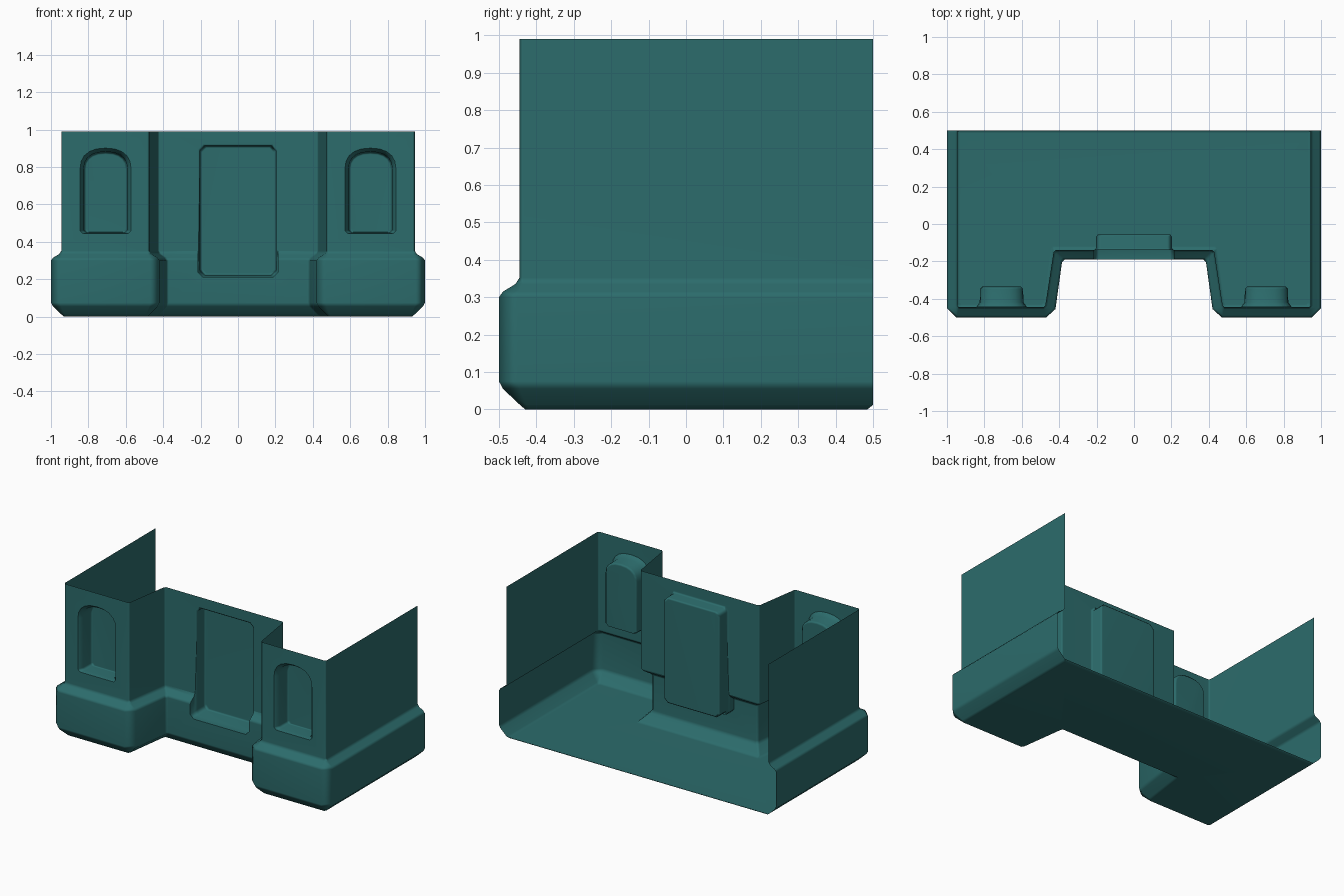
import bpy, bmesh, math

if "Cube" in bpy.data.objects:
    bpy.data.objects.remove(bpy.data.objects["Cube"])

# Half plan outlines (right side, back to middle): foot, plinth, upper wall
FOOT = [(.93, .485), (.93, -.42), (.92, -.43), (.495, -.43), (.485, -.42), (.445, -.13), (.435, -.12)]
BASE = [(1, .5), (1, -.45), (.95, -.5), (.47, -.5), (.42, -.455), (.385, -.205), (.37, -.19)]
WALL = [(.945, .5), (.945, -.435), (.935, -.445), (.485, -.445), (.474, -.435), (.43, -.15), (.42, -.14)]


def blend(a, b, t):
    half = [tuple(p + (q - p) * t for p, q in zip(u, v)) for u, v in zip(a, b)]
    if t > 0:
        half[0] = (half[0][0], .5)
    return half + [(-x, y) for x, y in reversed(half)]


def loft(name, rings):
    bm = bmesh.new()
    loops = [[bm.verts.new(p) for p in r] for r in rings]
    n = len(loops[0])
    for a, b in zip(loops, loops[1:]):
        for i in range(n):
            j = (i + 1) % n
            bm.faces.new((a[i], a[j], b[j], b[i]))
    bm.faces.new(loops[0])
    bm.faces.new(loops[-1])
    bmesh.ops.recalc_face_normals(bm, faces=bm.faces)
    me = bpy.data.meshes.new(name)
    bm.to_mesh(me)
    bm.free()
    ob = bpy.data.objects.new(name, me)
    bpy.context.collection.objects.link(ob)
    return ob


# Main body: chamfered foot, plinth, stepped ledge, thin upper wall
levels = [(0, FOOT, BASE, 0), (.012, FOOT, BASE, .2), (.055, FOOT, BASE, .85), (.075, FOOT, BASE, 1),
          (.3, BASE, WALL, .001), (.315, BASE, WALL, .2), (.335, BASE, WALL, .8),
          (.352, BASE, WALL, 1), (.99, BASE, WALL, 1)]
body = loft("building_shell", [[(x, y, z) for x, y in blend(a, b, t)] for z, a, b, t in levels])


def niche_outline(cx, grow):
    # arched window outline
    w, z0, spring, rise = .115 + grow, .45 - grow * .3, .79, .09 + grow
    pts = [(cx - w, z0 + .015), (cx - w + .015, z0), (cx + w - .015, z0), (cx + w, z0 + .015)]
    for i in range(11):
        a = math.pi * i / 10
        c, s = math.cos(a), math.sin(a)
        pts.append((cx + w * math.copysign(abs(c) ** .85, c), spring + rise * abs(s) ** .85))
    return pts


def panel_outline(grow):
    # tall rectangle with clipped corners
    w, a, b, c = .202 + grow, .222 - grow, .912 + grow, .025
    return [(-w, a + c), (-w + c, a), (w - c, a), (w, a + c),
            (w, b - c), (w - c, b), (-w + c, b), (-w, b - c)]


def cutter(name, outline, depths):
    ob = loft(name, [[(x, y, z) for x, z in outline(g)] for y, g in depths])
    ob.hide_render = True
    return ob


# Recesses: two arched niches and the central door panel
cutters = [cutter("niche_cutter", lambda g, c=s * .708: niche_outline(c, g),
                  [(-.335, -.012), (-.347, 0), (-.418, .002), (-.446, .022), (-.6, .022)])
           for s in (-1, 1)]
cutters.append(cutter("door_cutter", panel_outline,
                      [(-.055, -.01), (-.066, 0), (-.128, 0), (-.141, .011), (-.4, .011)]))
for c in cutters:
    m = body.modifiers.new("recess", 'BOOLEAN')
    m.operation = 'DIFFERENCE'
    m.solver = 'EXACT'
    m.object = c

mesh = bpy.data.meshes.new_from_object(body.evaluated_get(bpy.context.evaluated_depsgraph_get()))
body.modifiers.clear()
body.data = mesh
for c in cutters:
    bpy.data.objects.remove(c)

# Open the back and the top, leaving a thin shell with floor
bm = bmesh.new()
bm.from_mesh(mesh)
bm.normal_update()
gone = [f for f in bm.faces
        if (f.normal.y > .9 and f.calc_center_median().y > .49)
        or (f.normal.z > .9 and f.calc_center_median().z > .98)]
bmesh.ops.delete(bm, geom=gone, context='FACES')
bm.to_mesh(mesh)
bm.free()

# Teal finish, soft chamfers
mat = bpy.data.materials.new("teal")
mat.diffuse_color = (.025, .15, .15, 1)
mat.use_nodes = True
mat.node_tree.nodes["Principled BSDF"].inputs["Base Color"].default_value = mat.diffuse_color
mesh.materials.clear()
mesh.materials.append(mat)
bpy.context.view_layer.objects.active = body
body.select_set(True)
bpy.ops.object.shade_smooth_by_angle(angle=math.radians(50))
wn = body.modifiers.new("flat_panels", 'WEIGHTED_NORMAL')
wn.keep_sharp = True
